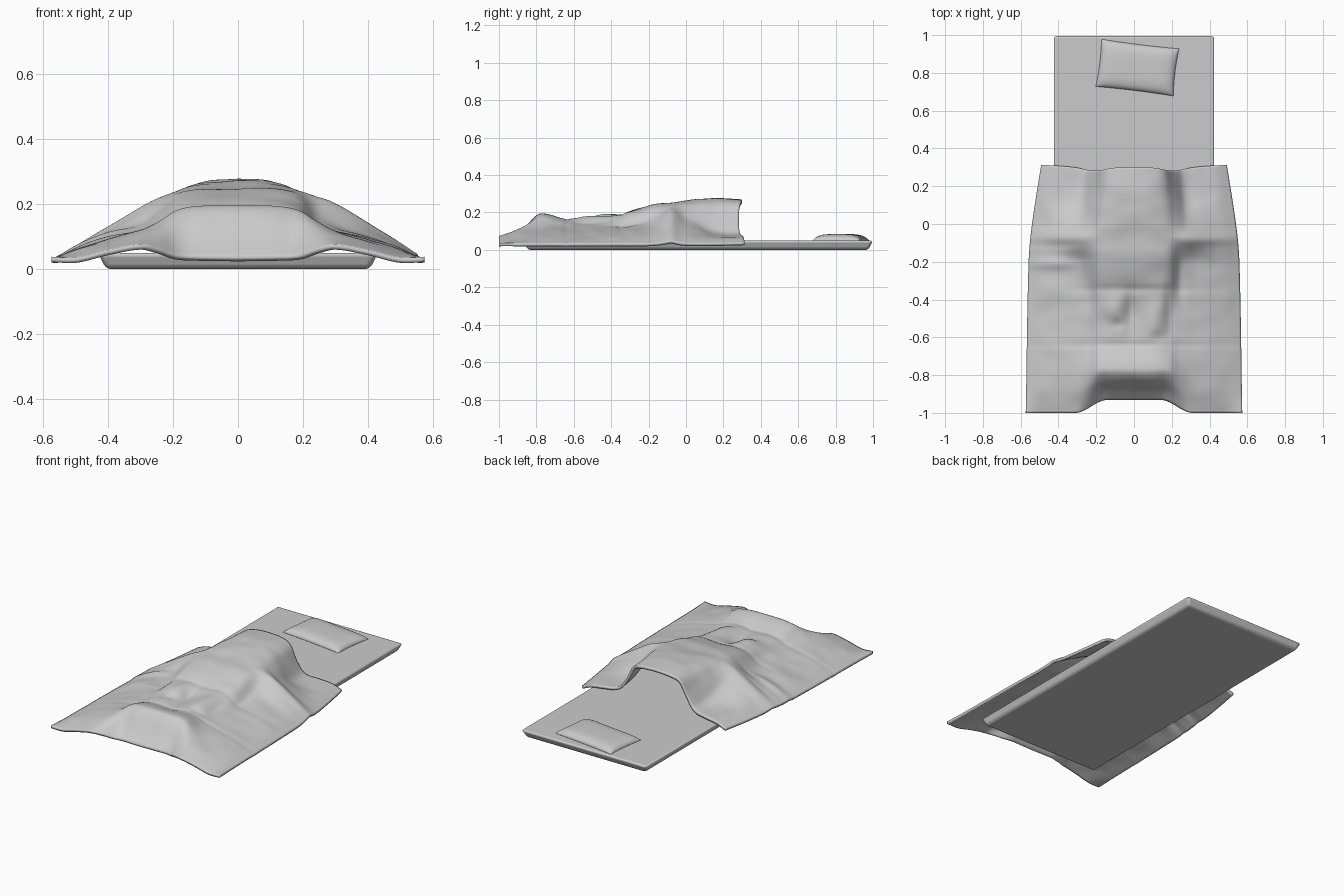
import bpy, bmesh, math
from mathutils import noise, Vector, Matrix

if "Cube" in bpy.data.objects:
    bpy.data.objects.remove(bpy.data.objects["Cube"])


def sheet(name, nu, nv, func):
    """Grid surface from func(s, t), s and t in 0..1, normals up."""
    bm = bmesh.new()
    rows = [[bm.verts.new(func(i / nu, j / nv)) for i in range(nu + 1)]
            for j in range(nv + 1)]
    for j in range(nv):
        for i in range(nu):
            bm.faces.new((rows[j][i], rows[j][i + 1], rows[j + 1][i + 1], rows[j + 1][i]))
    me = bpy.data.meshes.new(name)
    bm.to_mesh(me)
    bm.free()
    for p in me.polygons:
        p.use_smooth = True
    ob = bpy.data.objects.new(name, me)
    bpy.context.collection.objects.link(ob)
    return ob


def interp(xs, vs, x):
    """Cubic interpolation through points, xs ascending."""
    n = len(xs)
    x = min(max(x, xs[0]), xs[-1])
    i = 0
    while i < n - 2 and x > xs[i + 1]:
        i += 1

    def slope(k):
        a, b = max(k - 1, 0), min(k + 1, n - 1)
        return (vs[b] - vs[a]) / (xs[b] - xs[a])
    h = xs[i + 1] - xs[i]
    t = (x - xs[i]) / h
    return ((2*t**3 - 3*t*t + 1) * vs[i] + (t**3 - 2*t*t + t) * h * slope(i)
            + (3*t*t - 2*t**3) * vs[i + 1] + (t**3 - t*t) * h * slope(i + 1))


def smooth(a, b, x):
    t = min(max((x - a) / (b - a), 0), 1)
    return t * t * (3 - 2 * t)


# Mattress: thin rounded slab
bpy.ops.mesh.primitive_cube_add(size=1, location=(0, 0.065, 0.025))
mattress = bpy.context.object
mattress.name = "mattress"
mattress.scale = (0.86, 1.87, 0.05)
bpy.ops.object.transform_apply(location=False, rotation=False, scale=True)
bm = bmesh.new()
bm.from_mesh(mattress.data)
for v in bm.verts:
    if v.co.z < 0:
        v.co.x -= math.copysign(0.025, v.co.x)
        v.co.y -= math.copysign(0.025, v.co.y)
bm.to_mesh(mattress.data)
bm.free()
bev = mattress.modifiers.new("round", 'BEVEL')
bev.width, bev.segments = 0.016, 4
bpy.ops.object.shade_smooth_by_angle(angle=math.radians(40))

# Pillow: puffed cushion, slightly turned
turn = Matrix.Rotation(math.radians(-7), 3, 'Z')


def pillow_half(sign):
    def f(s, t):
        a, b = -math.cos(math.pi * s), -math.cos(math.pi * t)
        puff = max(0, (1 - a**6) * (1 - b**4)) ** 0.5
        x = 0.207 * a * (1 - 0.03 * (1 - b * b))
        y = 0.126 * b * (1 - 0.03 * (1 - a * a)) * sign
        p = turn @ Vector((x, y, 0))
        h = 0.034 if sign > 0 else -0.012
        return (p.x + 0.018, p.y + 0.828, 0.051 + h * puff)
    return f


pillow = sheet("pillow", 28, 20, pillow_half(1))
lower = sheet("pillow_underside", 28, 20, pillow_half(-1))

# Blanket: cross-sections from the foot end to the head end, centre to edge
U = [0, .2, .33, .42, .52, .7, .87, 1]
Y = [-1, -.95, -.87, -.8, -.65, -.5, -.35, -.2, -.08, 0, .15, .30]
Z = [
    [.035, .037, .042, .06, .075, .058, .035, .038],
    [.085, .085, .08, .09, .09, .07, .045, .036],
    [.165, .165, .15, .135, .115, .085, .058, .034],
    [.195, .195, .18, .148, .12, .09, .06, .034],
    [.160, .165, .155, .13, .115, .09, .062, .034],
    [.155, .168, .155, .13, .115, .09, .062, .034],
    [.188, .192, .18, .14, .12, .10, .067, .034],
    [.235, .235, .22, .18, .135, .105, .07, .034],
    [.250, .250, .24, .225, .20, .14, .085, .042],
    [.263, .260, .245, .21, .165, .118, .072, .036],
    [.277, .270, .24, .18, .105, .077, .065, .036],
    [.270, .262, .235, .155, .09, .074, .064, .040],
]
EDGE_Y = [-1, -.2, 0, .31]
EDGE_X = [.573, .558, .54, .49]
# Local lumps: x, y, radius x, radius y, height
LUMPS = [(.10, -.53, .05, .10, .014), (-.10, -.46, .05, .08, .012),
         (.19, -.46, .03, .16, -.016), (-.02, -.45, .03, .09, -.014),
         (-.09, -.53, .04, .03, -.010), (.13, -.60, .05, .03, -.010),
         (0, -.345, .30, .018, -.006), (0, -.64, .45, .018, -.006),
         (.24, -.25, .03, .12, -.02), (.40, -.08, .16, .03, .012),
         (-.42, -.21, .14, .03, .012), (-.40, -.11, .14, .025, -.008)]


def blanket_point(s, t):
    a = 2 * s - 1
    u = abs(a)
    y = -1 + 1.30 * t
    x = a * interp(EDGE_Y, EDGE_X, y)
    z = interp(Y, [interp(U, row, u) for row in Z], y)
    for cx, cy, rx, ry, h in LUMPS:
        z += h * math.exp(-((x - cx) / rx) ** 2 - ((y - cy) / ry) ** 2)
    # soft wrinkles fading out at the hem
    fade = smooth(1, .8, u) * smooth(-1, -.85, y) * smooth(.3, .1, y)
    z += 0.006 * fade * noise.noise(Vector((x * 7, y * 10, 3.1)))
    # curved hems at foot and head
    y += 0.068 * smooth(.54, .25, u) * smooth(-.6, -1, y)
    y += (0.012 * smooth(.5, 1, u) - 0.018 * math.exp(-((u - .42) / .15) ** 2)) * smooth(0, .3, y)
    return (x, y, z)


blanket = sheet("blanket", 110, 120, blanket_point)
sol = blanket.modifiers.new("thickness", 'SOLIDIFY')
sol.thickness, sol.offset = 0.016, -1

# Underside half of the pillow faces down
lower.data.update()
